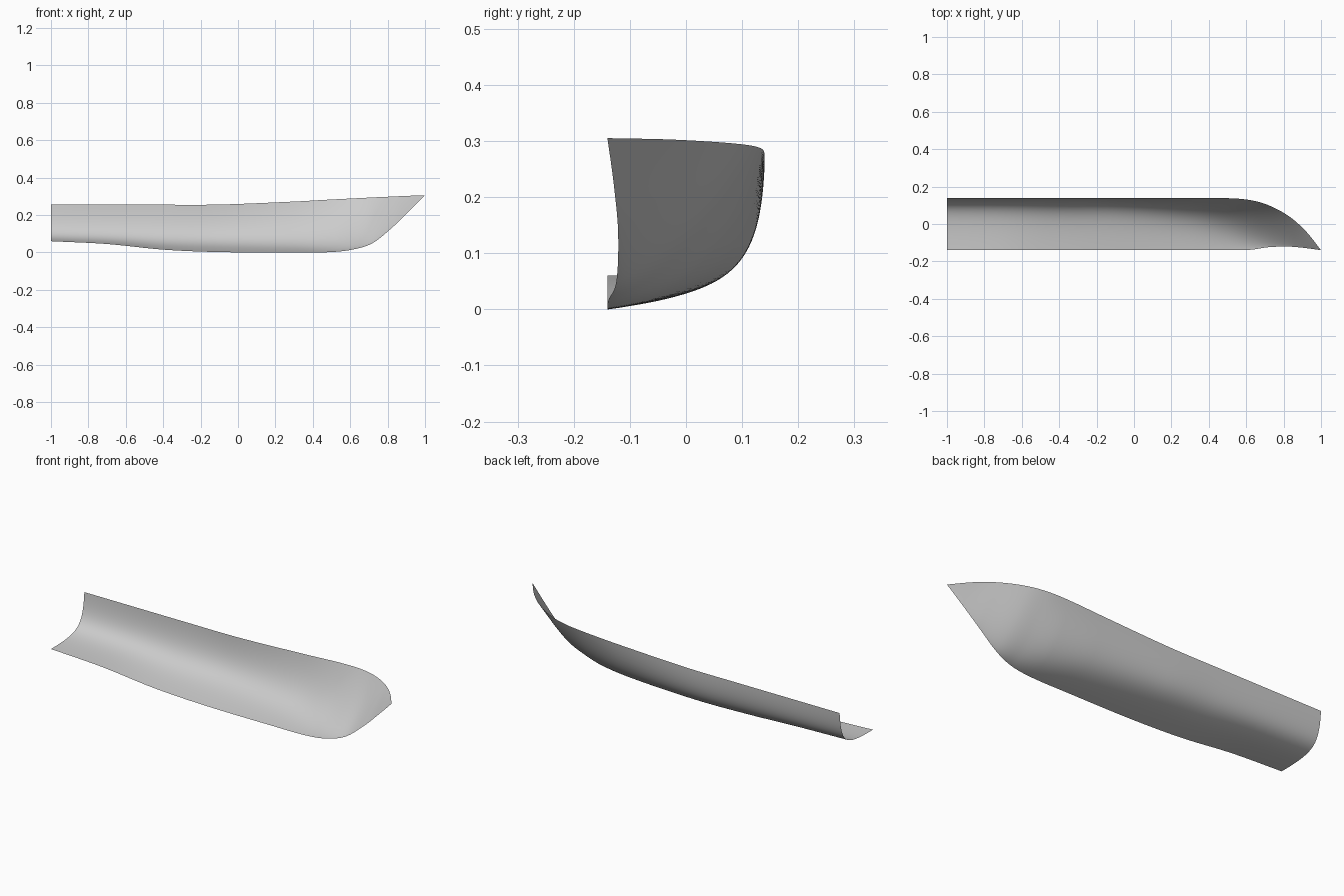
import bpy
import bmesh
from mathutils import Vector
from mathutils.geometry import interpolate_bezier

if "Cube" in bpy.data.objects:
    bpy.data.objects.remove(bpy.data.objects["Cube"], do_unlink=True)

STEPS_ALONG = 12
STEPS_ACROSS = 33

# Cross-sections from stern to bow: x position, then (y, z) for
# the keel, the bottom handle, the side handle and the sheer
stations = [
    (-1, (-.14, .06), (.09, .06), (.125, .08), (.14, .255)),
    (-.7, (-.14, .045), (.08, .05), (.13, .07), (.14, .255)),
    (-.4, (-.14, .015), (.07, .035), (.13, .06), (.14, .255)),
    (-.1, (-.14, .002), (.06, .03), (.13, .05), (.14, .256)),
    (.3, (-.14, 0), (.01, .02), (.1, .05), (.14, .272)),
    (.5, (-.14, .002), (-.04, .015), (.065, .06), (.138, .283)),
    (.62, (-.138, .017), (-.075, .025), (.03, .085), (.128, .289)),
    (.72, (-.124, .05), (-.09, .06), (.01, .13), (.1, .294)),
    (.83, (-.121, .138), (-.1, .15), (-.03, .21), (.04, .299)),
    (.92, (-.129, .225), (-.118, .235), (-.08, .268), (-.04, .303)),
    (1, (-.14, .305), (-.14, .305), (-.14, .305), (-.14, .305)),
]


def smooth_track(points):
    """Smooth curve through the points, evenly spaced along x per span."""
    last = len(points) - 1
    slopes = []
    for i in range(last + 1):
        before, after = points[max(i - 1, 0)], points[min(i + 1, last)]
        slopes.append((after - before) / (after.x - before.x))
    track = [points[0]]
    for i in range(last):
        start, end = points[i], points[i + 1]
        reach = (end.x - start.x) / 3
        track += interpolate_bezier(start, start + slopes[i] * reach,
                                    end - slopes[i + 1] * reach, end,
                                    STEPS_ALONG)[1:]
    return track


def grey_material():
    colour = (.6, .6, .6, 1)
    material = bpy.data.materials.new("hull grey")
    material.use_nodes = True
    material.diffuse_color = colour
    material.node_tree.nodes["Principled BSDF"].inputs["Base Color"].default_value = colour
    return material


# Hull shell: loft curved sections along the four guide tracks
tracks = [smooth_track([Vector((row[0], *row[k])) for row in stations])
          for k in range(1, len(stations[0]))]
bm = bmesh.new()
rows = [[bm.verts.new(p) for p in interpolate_bezier(*guides, STEPS_ACROSS)]
        for guides in zip(*tracks)]
for aft, fore in zip(rows, rows[1:]):
    for j in range(STEPS_ACROSS - 1):
        bm.faces.new((aft[j], aft[j + 1], fore[j + 1], fore[j]))
bmesh.ops.remove_doubles(bm, verts=bm.verts, dist=.00001)

# Outer skin faces down and outward
bm.normal_update()
if sum(f.normal.z * f.calc_area() for f in bm.faces) > 0:
    bmesh.ops.reverse_faces(bm, faces=bm.faces)
for face in bm.faces:
    face.smooth = True

mesh = bpy.data.meshes.new("hull_half_shell")
bm.to_mesh(mesh)
bm.free()
mesh.materials.append(grey_material())
hull = bpy.data.objects.new("hull_half_shell", mesh)
bpy.context.collection.objects.link(hull)
